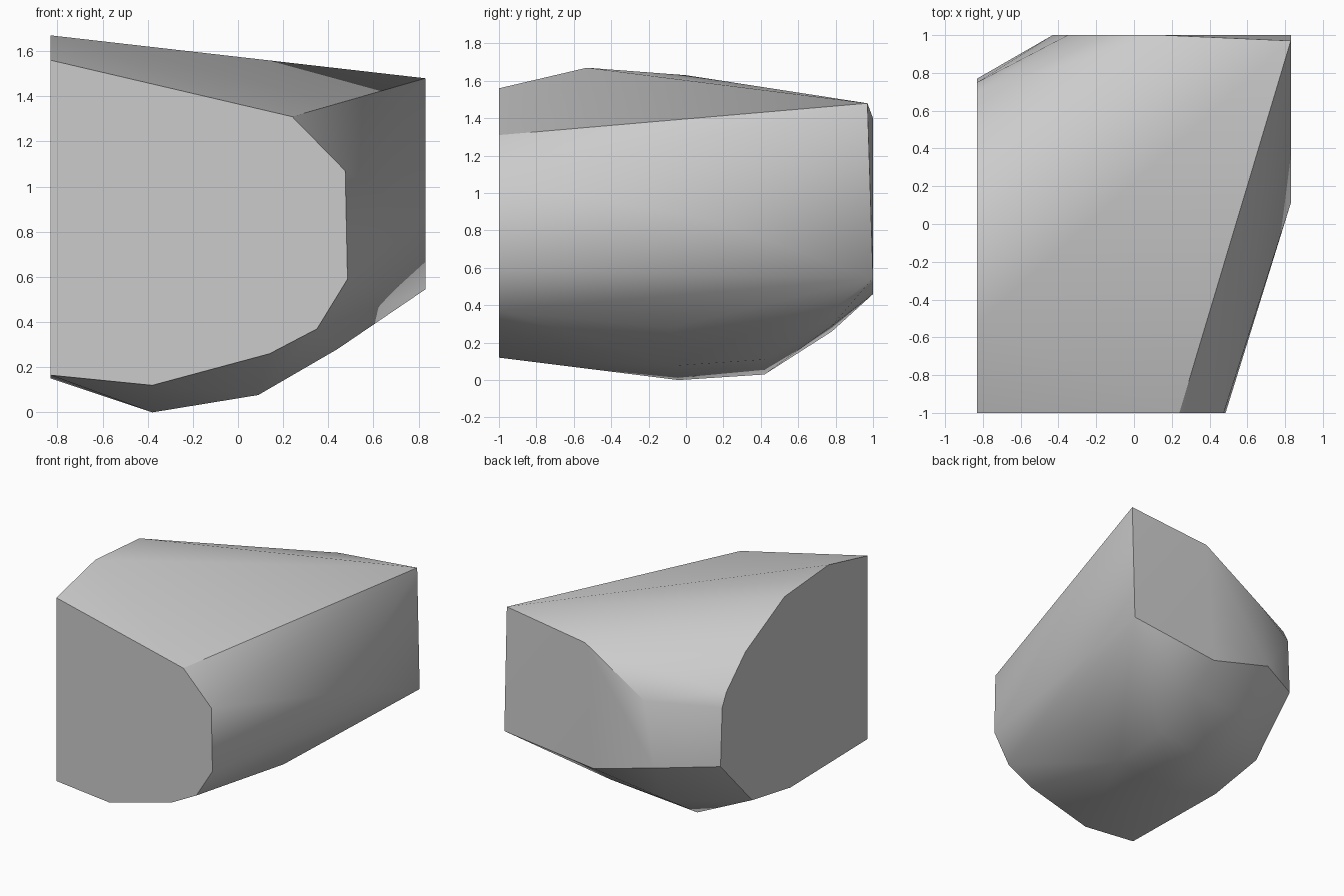
import bpy
import bmesh
import math
from mathutils import Vector

default_cube = bpy.data.objects.get("Cube")
if default_cube:
    bpy.data.objects.remove(default_cube, do_unlink=True)


def make_material(name, colour):
    material = bpy.data.materials.new(name)
    material.use_nodes = True
    material.diffuse_color = colour
    shader = material.node_tree.nodes["Principled BSDF"]
    shader.inputs["Base Color"].default_value = colour
    return material


# Flat cut planes of the chunk
FRONT, BACK, SIDE = -1.0, 1.0, -0.83

# Front cut outline (x, z)
front_outline = [(SIDE, 1.56), (0.24, 1.31), (0.475, 1.07), (0.485, 0.59),
                 (0.35, 0.37), (0.14, 0.26), (-0.38, 0.12), (SIDE, 0.165)]

# Side cut outline (y, z)
side_outline = [(-0.53, 1.67), (0, 1.63), (0.47, 1.39), (0.7, 1.17),
                (0.75, 1.07), (0.77, 0.63), (0.39, 0.23), (-0.07, 0.15)]

# Back cut outline (x, z)
back_outline = [(0.15, 1.4), (-0.35, 1.09), (-0.43, 0.6),
                (0.08, 0.46), (-SIDE, 0.545)]

# Rounded belly and far corner (x, y, z)
belly = [(-0.38, -0.04, 0), (0.09, -0.06, 0.077), (0.44, -0.08, 0.28),
         (-0.39, 0.42, 0.03), (0.09, 0.42, 0.11),
         (-0.4, 0.78, 0.26), (0.09, 0.78, 0.29)]
corner = [(-SIDE, 0.11, 0.86), (-SIDE, 0.97, 1.48)]

points = [(x, FRONT, z) for x, z in front_outline]
points += [(SIDE, y, z) for y, z in side_outline]
points += [(x, BACK, z) for x, z in back_outline]
points += belly + corner


def build_hull(name, points, material):
    """Wrap a convex skin around the outlines and merge its flat cuts."""
    bm = bmesh.new()
    for point in points:
        bm.verts.new(Vector(point))
    hull = bmesh.ops.convex_hull(bm, input=bm.verts[:])
    spare = {g for g in hull["geom_interior"] + hull["geom_unused"]
             if isinstance(g, bmesh.types.BMVert)}
    bmesh.ops.delete(bm, geom=list(spare), context="VERTS")
    bmesh.ops.dissolve_limit(bm, angle_limit=math.radians(0.5),
                             verts=bm.verts[:], edges=bm.edges[:])
    bmesh.ops.recalc_face_normals(bm, faces=bm.faces[:])
    mesh = bpy.data.meshes.new(name)
    bm.to_mesh(mesh)
    bm.free()
    mesh.materials.append(material)
    obj = bpy.data.objects.new(name, mesh)
    bpy.context.collection.objects.link(obj)
    return obj


stone = make_material("stone grey", (0.6, 0.6, 0.6, 1))
chunk = build_hull("rock_chunk", points, stone)

# Soft facets with crisp cut edges
bpy.ops.object.select_all(action="DESELECT")
chunk.select_set(True)
bpy.context.view_layer.objects.active = chunk
bpy.ops.object.shade_smooth_by_angle(angle=math.radians(30))
